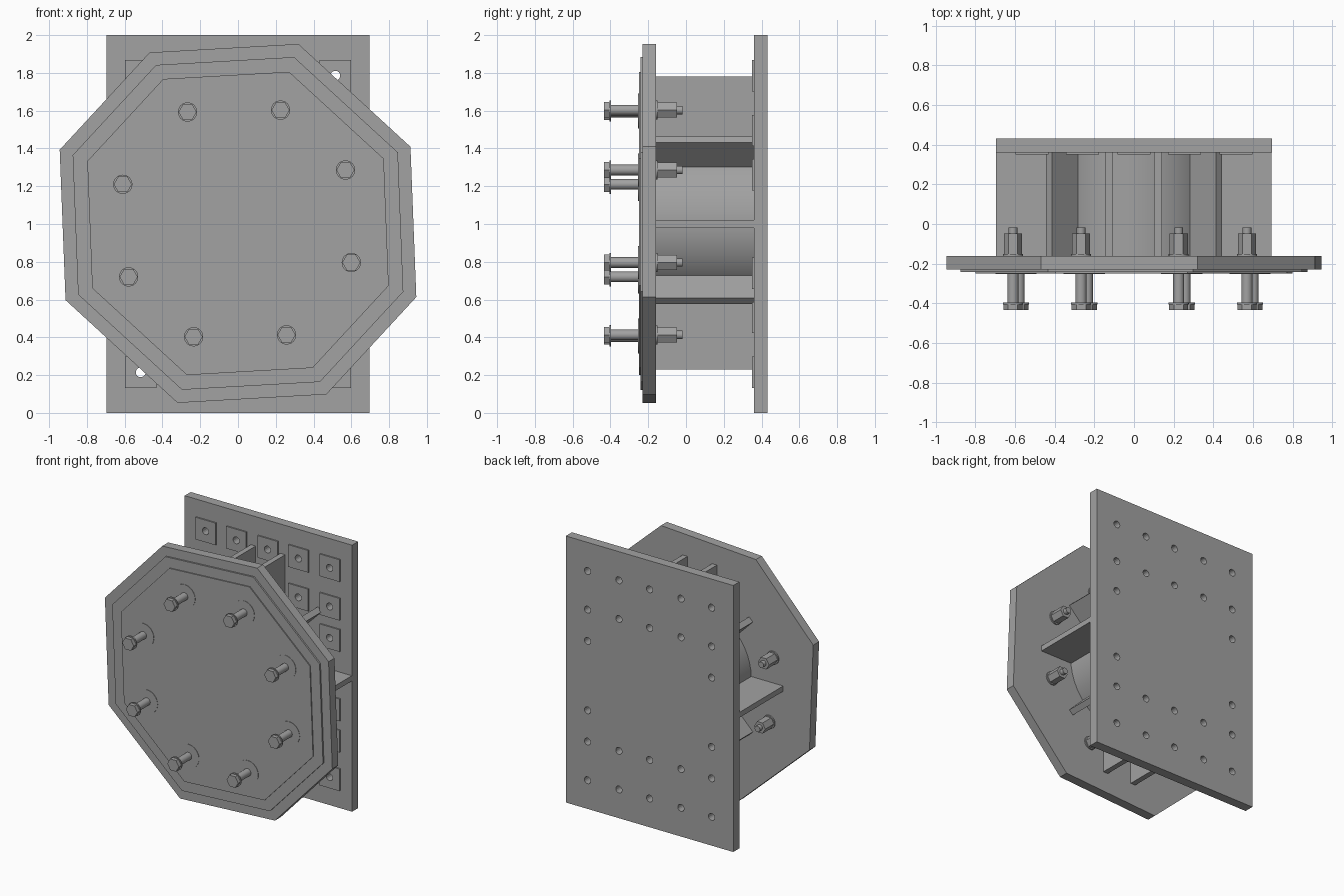
import bpy, bmesh, math
from mathutils import Matrix, Vector

if "Cube" in bpy.data.objects:
    bpy.data.objects.remove(bpy.data.objects["Cube"], do_unlink=True)

steel = bpy.data.materials.new("grey steel")
steel.use_nodes = True
GREY = (0.36, 0.36, 0.36, 1)
steel.diffuse_color = GREY
steel.node_tree.nodes["Principled BSDF"].inputs["Base Color"].default_value = GREY


def finish(bm, name, smooth=False):
    bmesh.ops.recalc_face_normals(bm, faces=bm.faces)
    mesh = bpy.data.meshes.new(name)
    bm.to_mesh(mesh)
    bm.free()
    mesh.materials.append(steel)
    if smooth:
        mesh.shade_smooth()
        mesh.set_sharp_from_angle(angle=math.radians(30))
    obj = bpy.data.objects.new(name, mesh)
    bpy.context.collection.objects.link(obj)
    return obj


def prism(bm, outline, y0, y1):
    """Extrude an x-z outline from y0 to y1."""
    face = bm.faces.new([bm.verts.new((x, y0, z)) for x, z in outline])
    new = bmesh.ops.extrude_face_region(bm, geom=[face])["geom"]
    verts = [v for v in new if isinstance(v, bmesh.types.BMVert)]
    bmesh.ops.translate(bm, verts=verts, vec=(0, y1 - y0, 0))


def rod(bm, x, z, r, y0, y1, sides=24):
    """Round or hexagonal bar along y."""
    turns = [2 * math.pi * i / sides for i in range(sides)]
    prism(bm, [(x + r * math.cos(a), z + r * math.sin(a)) for a in turns], y0, y1)


def box(bm, x0, x1, y0, y1, z0, z1):
    prism(bm, [(x0, z0), (x1, z0), (x1, z1), (x0, z1)], y0, y1)


FRONT, BACK = -0.16, 0.36

# Anchor hole layout: full rows, plus two rows with the outer columns only
columns = [-0.515, -0.26, 0, 0.255, 0.515]
full_rows = [0.215, 0.505, 1.495, 1.785]
side_rows = [0.74, 1.26]
holes = [(x, z) for z in full_rows for x in columns]
holes += [(x, z) for z in side_rows for x in (columns[0], columns[-1])]

# Hole cutter
bm = bmesh.new()
for x, z in holes:
    rod(bm, x, z, 0.026, 0.2, 0.6, 16)
cutter = finish(bm, "hole_cutter")
cutter.hide_render = True
cutter.hide_viewport = True
cutter.display_type = 'WIRE'

# Wall plate and square washers
bm = bmesh.new()
box(bm, -0.695, 0.695, BACK, 0.432, 0, 2)
wall_plate = finish(bm, "wall_plate")
bm = bmesh.new()
for x, z in holes:
    box(bm, x - 0.083, x + 0.083, 0.35, BACK, z - 0.083, z + 0.083)
washers = finish(bm, "square_washers")
for obj in (wall_plate, washers):
    cut = obj.modifiers.new("holes", 'BOOLEAN')
    cut.operation = 'DIFFERENCE'
    cut.solver = 'EXACT'
    cut.object = cutter

# Octagonal front plate in three stepped layers
half = [(-0.944, 0.39), (-0.468, 0.905), (0.32, 0.95), (0.913, 0.406)]
octagon = half + [(-x, -z) for x, z in half]
layers = [("front_plate", 1, FRONT, -0.23),
          ("middle_layer", 0.927, -0.23, -0.242),
          ("face_layer", 0.845, -0.242, -0.25)]
for name, scale, y0, y1 in layers:
    bm = bmesh.new()
    prism(bm, [(x * scale, 1.003 + z * scale) for x, z in octagon], y0, y1)
    finish(bm, name)

# Central drum
bm = bmesh.new()
rod(bm, 0, 1.01, 0.43, FRONT, BACK, 48)
finish(bm, "drum", True)

# Stiffening ribs: two upright, one level, four diagonal
bm = bmesh.new()
for x in (-0.125, 0.12):
    box(bm, x - 0.02, x + 0.02, FRONT, BACK, 0.23, 1.78)
finish(bm, "upright_ribs")
bm = bmesh.new()
box(bm, -0.695, 0.693, FRONT, BACK, 0.98, 1.02)
finish(bm, "level_rib")
for name, angle in (("rising_rib", 45), ("falling_rib", -45)):
    bm = bmesh.new()
    box(bm, -0.605, 0.605, FRONT, BACK, -0.022, 0.022)
    turn = Matrix.Rotation(math.radians(angle), 4, 'Y')
    bmesh.ops.transform(bm, matrix=Matrix.Translation(Vector((0, 0, 1.02))) @ turn,
                        verts=bm.verts)
    finish(bm, name)

# Ring of bolts with nuts
quarter = [(-0.262, 0.59), (0.23, 0.6), (0.574, 0.283), (0.605, -0.207)]
ring = quarter + [(-x, -z) for x, z in quarter]
for number, (dx, dz) in enumerate(ring, 1):
    x, z = dx - 0.005, dz + 1.003
    bm = bmesh.new()
    rod(bm, x, z, 0.088, -0.245, -0.253, 32)
    finish(bm, f"bolt_seat_{number}", True)
    bm = bmesh.new()
    rod(bm, x, z, 0.048, -0.434, -0.405, 6)
    rod(bm, x, z, 0.051, -0.405, -0.396)
    rod(bm, x, z, 0.028, -0.396, -0.24)
    rod(bm, x, z, 0.022, -0.17, -0.018)
    finish(bm, f"bolt_{number}", True)
    bm = bmesh.new()
    rod(bm, x, z, 0.05, FRONT, -0.15)
    rod(bm, x, z, 0.046, -0.15, -0.048, 6)
    finish(bm, f"nut_{number}", True)
